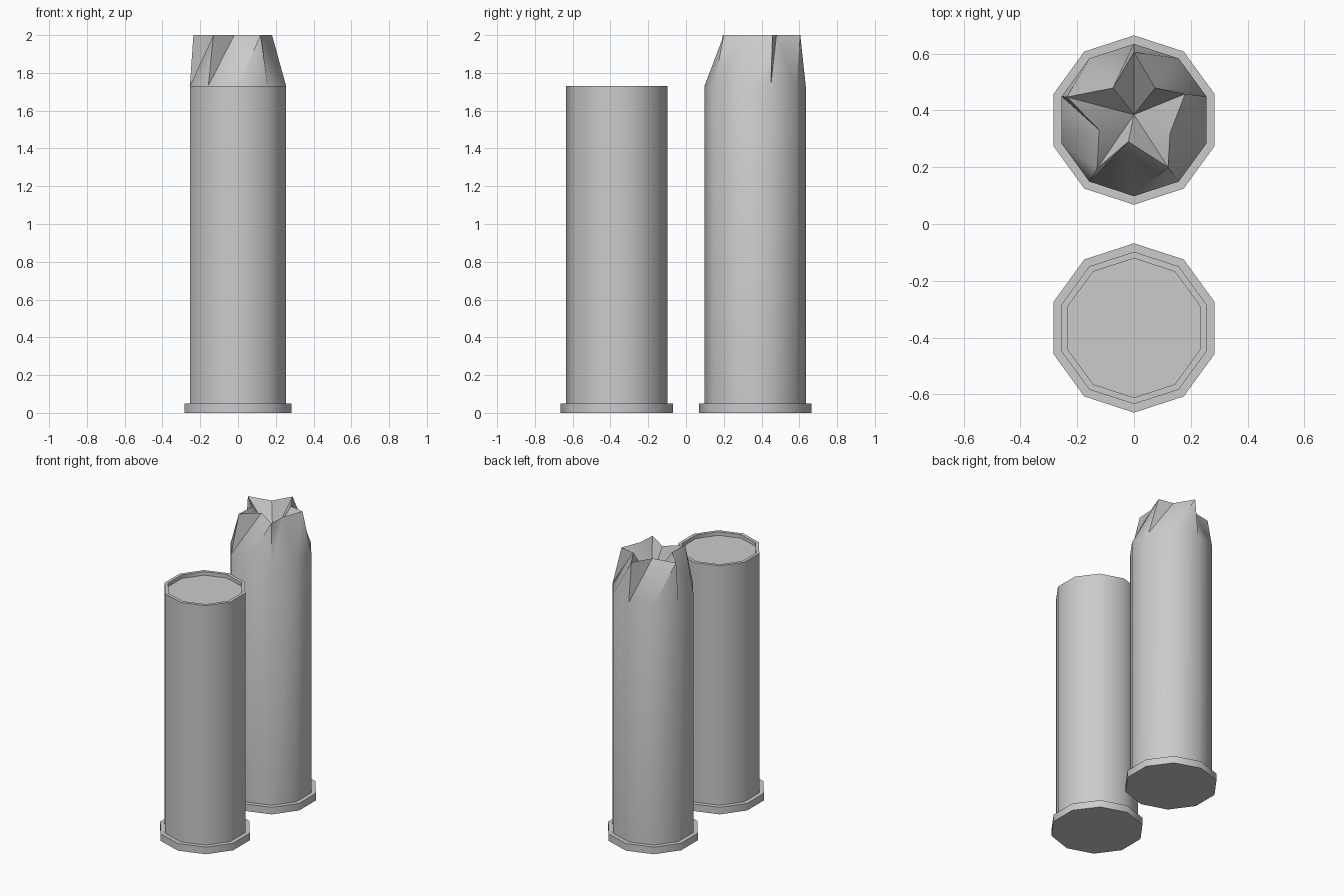
import bpy, bmesh
from math import cos, sin, radians

if "Cube" in bpy.data.objects:
    bpy.data.objects.remove(bpy.data.objects["Cube"])

SIDES = 10


def ring_points(r, cy, z):
    # decagon starting with a corner facing +y, counter-clockwise
    return [(r * cos(radians(90 + 36 * i)), cy + r * sin(radians(90 + 36 * i)), z)
            for i in range(SIDES)]


def add_ring(bm, points):
    return [bm.verts.new(p) for p in points]


def bridge(bm, low, high, split=False):
    for i in range(SIDES):
        j = (i + 1) % SIDES
        if split:
            bm.faces.new((low[i], high[j], high[i]))
            bm.faces.new((low[i], low[j], high[j]))
        else:
            bm.faces.new((low[i], low[j], high[j], high[i]))


def start_shell(cy):
    # closed base, rim flange and straight tube
    bm = bmesh.new()
    profile = [(0.298, 0), (0.298, 0.05), (0.268, 0.05), (0.268, 1.73)]
    rings = [add_ring(bm, ring_points(r, cy, z)) for r, z in profile]
    bm.faces.new(rings[0][::-1])
    for a, b in zip(rings, rings[1:]):
        bridge(bm, a, b)
    return bm, rings[-1]


def finish(bm, name):
    me = bpy.data.meshes.new(name)
    bm.to_mesh(me)
    bm.free()
    ob = bpy.data.objects.new(name, me)
    bpy.context.collection.objects.link(ob)
    bpy.ops.object.select_all(action='DESELECT')
    bpy.context.view_layer.objects.active = ob
    ob.select_set(True)
    bpy.ops.object.shade_smooth_by_angle(angle=radians(40))


# Front shell: flat lid recessed slightly below the lip
CY = 0.366
bm, lip = start_shell(-CY)
inner = add_ring(bm, ring_points(0.245, -CY, 1.73))
lid = add_ring(bm, ring_points(0.245, -CY, 1.705))
bridge(bm, lip, inner)
bridge(bm, inner, lid)
bm.faces.new(lid)
finish(bm, "closed_shell")

# Rear shell: tube folded into an uneven star-shaped mouth
bm, shoulder = start_shell(CY)
star_xy = [(0, 0.605), (-0.074, 0.479), (-0.236, 0.447), (-0.123, 0.331), (-0.13, 0.195),
           (-0.02, 0.29), (0.12, 0.20), (0.127, 0.32), (0.18, 0.458), (0.074, 0.479)]
star = add_ring(bm, [(x, y, 2.0) for x, y in star_xy])
bridge(bm, shoulder, star, split=True)
# funnel inside the mouth
tip = bm.verts.new((0, 0.385, 1.8))
for i in range(SIDES):
    bm.faces.new((star[i], star[(i + 1) % SIDES], tip))
finish(bm, "crimped_shell")
